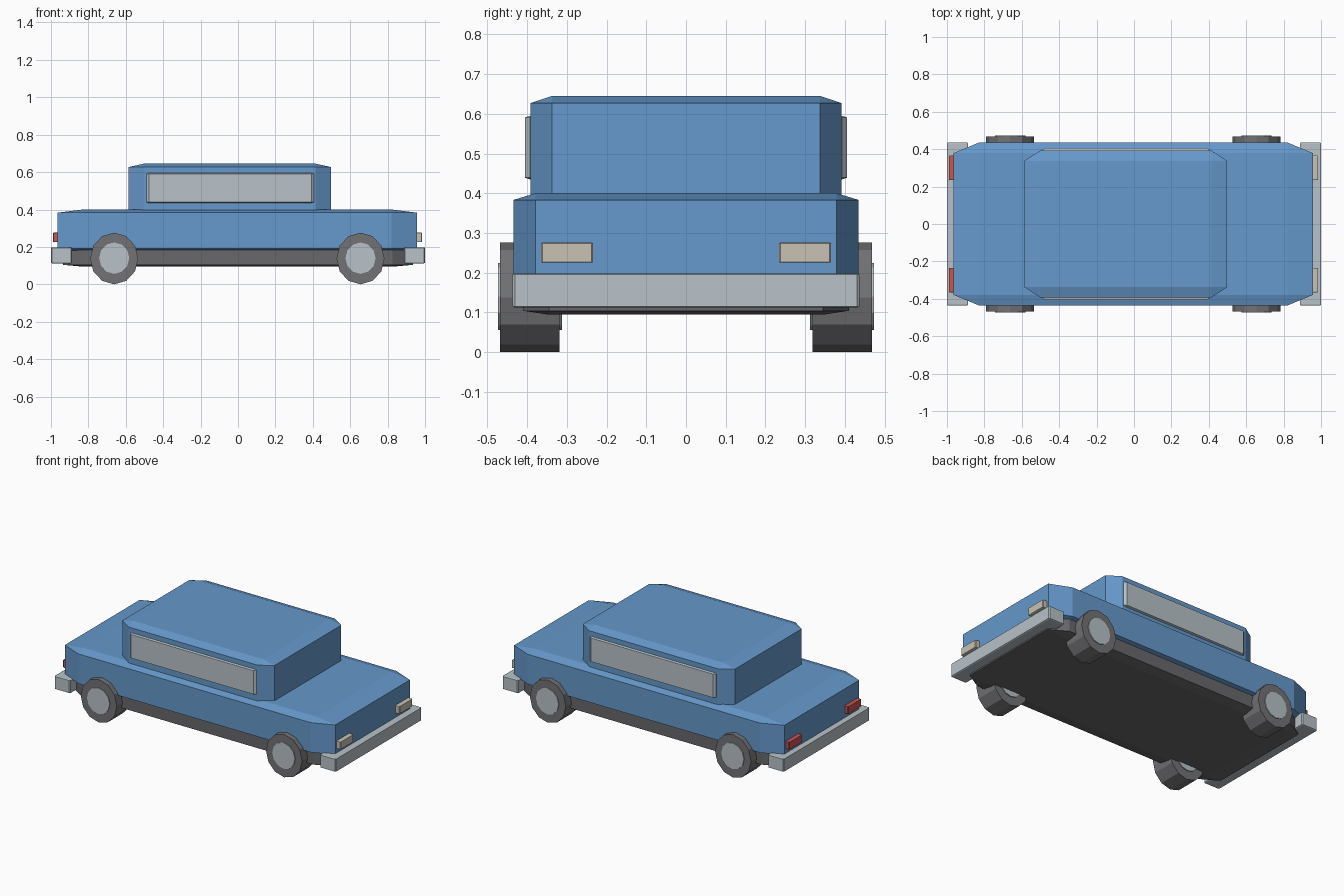
import bpy, bmesh
from math import radians
from mathutils import Matrix, Vector
from itertools import product

if "Cube" in bpy.data.objects:
    bpy.data.objects.remove(bpy.data.objects["Cube"])


def material(name, rgb):
    mat = bpy.data.materials.new(name)
    mat.use_nodes = True
    color = (*rgb, 1)
    mat.diffuse_color = color
    mat.node_tree.nodes["Principled BSDF"].inputs["Base Color"].default_value = color
    return mat


BLUE = material("body blue", (0.133, 0.319, 0.604))
SILVER = material("pale silver", (0.48, 0.54, 0.58))
CHASSIS = material("chassis grey", (0.14, 0.14, 0.15))
TYRE = material("tyre grey", (0.17, 0.17, 0.18))
CREAM = material("headlight cream", (0.58, 0.54, 0.45))
RED = material("tail light red", (0.57, 0.09, 0.09))


def finish(name, bm, mat):
    bmesh.ops.recalc_face_normals(bm, faces=bm.faces)
    mesh = bpy.data.meshes.new(name)
    bm.to_mesh(mesh)
    bm.free()
    mesh.materials.append(mat)
    obj = bpy.data.objects.new(name, mesh)
    bpy.context.collection.objects.link(obj)
    return obj


def box(name, low, high, mat, bevel=None):
    """Box between two corners, with an optional chamfer size per axis."""
    low, high = Vector(low), Vector(high)
    center, half = (low + high) / 2, (high - low) / 2
    bm = bmesh.new()
    if bevel is None:
        bmesh.ops.create_cube(bm, size=2)
        for v in bm.verts:
            v.co = center + v.co * half
    else:
        # Each corner becomes three points, one on each neighbouring side
        for sign in product((-1, 1), repeat=3):
            for axis in range(3):
                p = half - Vector(bevel)
                p[axis] = half[axis]
                bm.verts.new(center + p * Vector(sign))
        bmesh.ops.convex_hull(bm, input=bm.verts)
        bmesh.ops.dissolve_limit(bm, angle_limit=radians(0.5),
                                 verts=bm.verts, edges=bm.edges)
    return finish(name, bm, mat)


def disc(name, x, z, radius, y_low, y_high, mat, squash=1.0):
    """Twelve-sided cylinder along y with a corner at the bottom."""
    bm = bmesh.new()
    turn = (Matrix.Translation((x, (y_low + y_high) / 2, z))
            @ Matrix.Diagonal((squash, 1, 1, 1))
            @ Matrix.Rotation(radians(90), 4, "X"))
    bmesh.ops.create_cone(bm, cap_ends=True, segments=12, radius1=radius,
                          radius2=radius, depth=y_high - y_low, matrix=turn)
    return finish(name, bm, mat)


# Body shell, cabin and underside
box("lower_body", (-0.965, -0.435, 0.175), (0.957, 0.435, 0.4), BLUE, (0.135, 0.056, 0.017))
box("cabin", (-0.585, -0.392, 0.36), (0.497, 0.392, 0.645), BLUE, (0.082, 0.054, 0.018))
box("chassis", (-0.935, -0.41, 0.094), (0.935, 0.41, 0.21), CHASSIS, (0.11, 0.065, 0.01))

# Bumpers
box("front_bumper", (0.888, -0.437, 0.112), (1, 0.437, 0.198), SILVER, (0.006, 0.006, 0.003))
box("rear_bumper", (-1, -0.437, 0.112), (-0.888, 0.437, 0.198), SILVER, (0.006, 0.006, 0.003))

# Parts repeated on both sides
for side, s in (("left", 1), ("right", -1)):
    def span(a, b):
        return sorted((s * a, s * b))

    y0, y1 = span(0.37, 0.405)
    box(side + "_window", (-0.49, y0, 0.435), (0.407, y1, 0.595), SILVER, (0.014, 0.012, 0.004))

    y0, y1 = span(0.234, 0.365)
    box(side + "_headlight", (0.93, y0, 0.225), (0.985, y1, 0.276), CREAM, (0.004, 0.004, 0.002))
    box(side + "_tail_light", (-0.99, y0, 0.225), (-0.93, y1, 0.276), RED, (0.004, 0.004, 0.002))

    for end, x in (("front", 0.655), ("rear", -0.662)):
        y0, y1 = span(0.318, 0.468)
        disc(f"{end}_{side}_wheel", x, 0.138, 0.138, y0, y1, TYRE, 0.93)
        y0, y1 = span(0.312, 0.473)
        disc(f"{end}_{side}_hub", x, 0.14, 0.084, y0, y1, SILVER, 0.96)
